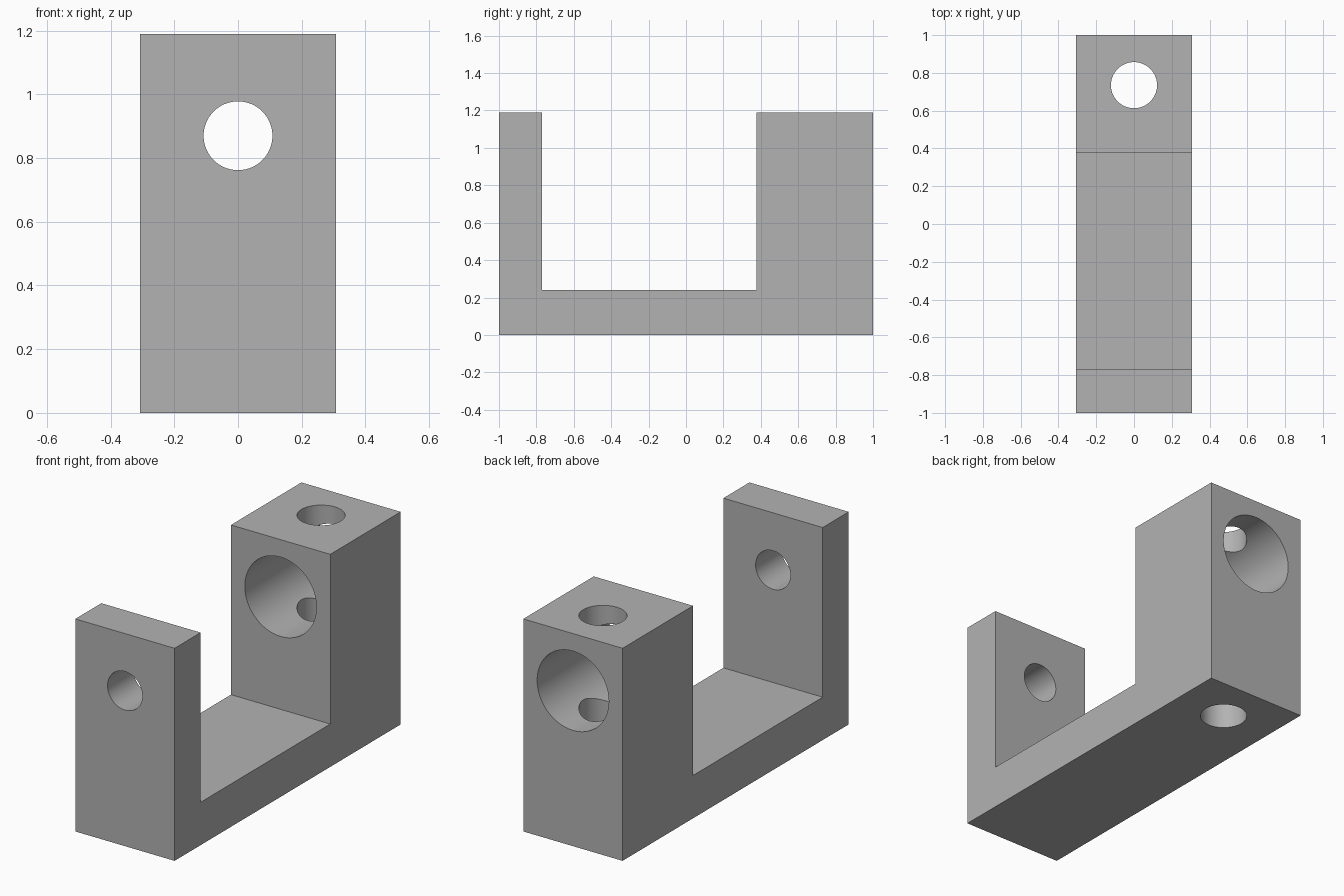
import bpy, bmesh
from math import radians
from mathutils import Matrix

cube = bpy.data.objects.get("Cube")
if cube:
    bpy.data.objects.remove(cube, do_unlink=True)

WIDTH = 0.615
BORE_Z = 0.87

# Single grey material
grey = bpy.data.materials.new("plain_grey")
grey.use_nodes = True
colour = (0.448, 0.448, 0.448, 1)
grey.diffuse_color = colour
grey.node_tree.nodes["Principled BSDF"].inputs["Base Color"].default_value = colour


def add_object(name, bm):
    bmesh.ops.recalc_face_normals(bm, faces=bm.faces)
    mesh = bpy.data.meshes.new(name)
    bm.to_mesh(mesh)
    bm.free()
    mesh.materials.append(grey)
    obj = bpy.data.objects.new(name, mesh)
    bpy.context.collection.objects.link(obj)
    return obj


def cylinder(name, radius, depth, centre, along_y):
    bm = bmesh.new()
    turn = Matrix.Rotation(radians(90), 4, 'X') if along_y else Matrix()
    bmesh.ops.create_cone(bm, cap_ends=True, segments=96, radius1=radius,
                          radius2=radius, depth=depth,
                          matrix=Matrix.Translation(centre) @ turn)
    return add_object(name, bm)


# Bracket body: U-shaped side profile (y, z) extruded across the width
profile = [(-1, 0), (1, 0), (1, 1.19), (0.377, 1.19),
           (0.377, 0.24), (-0.77, 0.24), (-0.77, 1.19), (-1, 1.19)]
bm = bmesh.new()
side = bm.faces.new([bm.verts.new((-WIDTH / 2, y, z)) for y, z in profile])
extruded = bmesh.ops.extrude_face_region(bm, geom=[side])["geom"]
bmesh.ops.translate(bm, vec=(WIDTH, 0, 0),
                    verts=[v for v in extruded if isinstance(v, bmesh.types.BMVert)])
bracket = add_object("bracket_body", bm)

# Holes: small one in the thin arm, large bore and vertical hole in the block
cutters = [
    cylinder("arm_hole_cutter", 0.108, 0.5, (0, -0.885, BORE_Z), True),
    cylinder("block_bore_cutter", 0.222, 0.9, (0, 0.69, BORE_Z), True),
    cylinder("vertical_hole_cutter", 0.122, 2, (0, 0.735, 0.6), False),
]
bpy.context.view_layer.objects.active = bracket
for cutter in cutters:
    cutter.hide_render = True
    cut = bracket.modifiers.new(cutter.name, 'BOOLEAN')
    cut.operation = 'DIFFERENCE'
    cut.solver = 'EXACT'
    cut.object = cutter
    bpy.ops.object.modifier_apply(modifier=cut.name)
    bpy.data.objects.remove(cutter, do_unlink=True)

# Smooth hole walls, sharp rims and corners
bpy.ops.object.select_all(action='DESELECT')
bracket.select_set(True)
bpy.ops.object.shade_smooth_by_angle(angle=radians(30))
